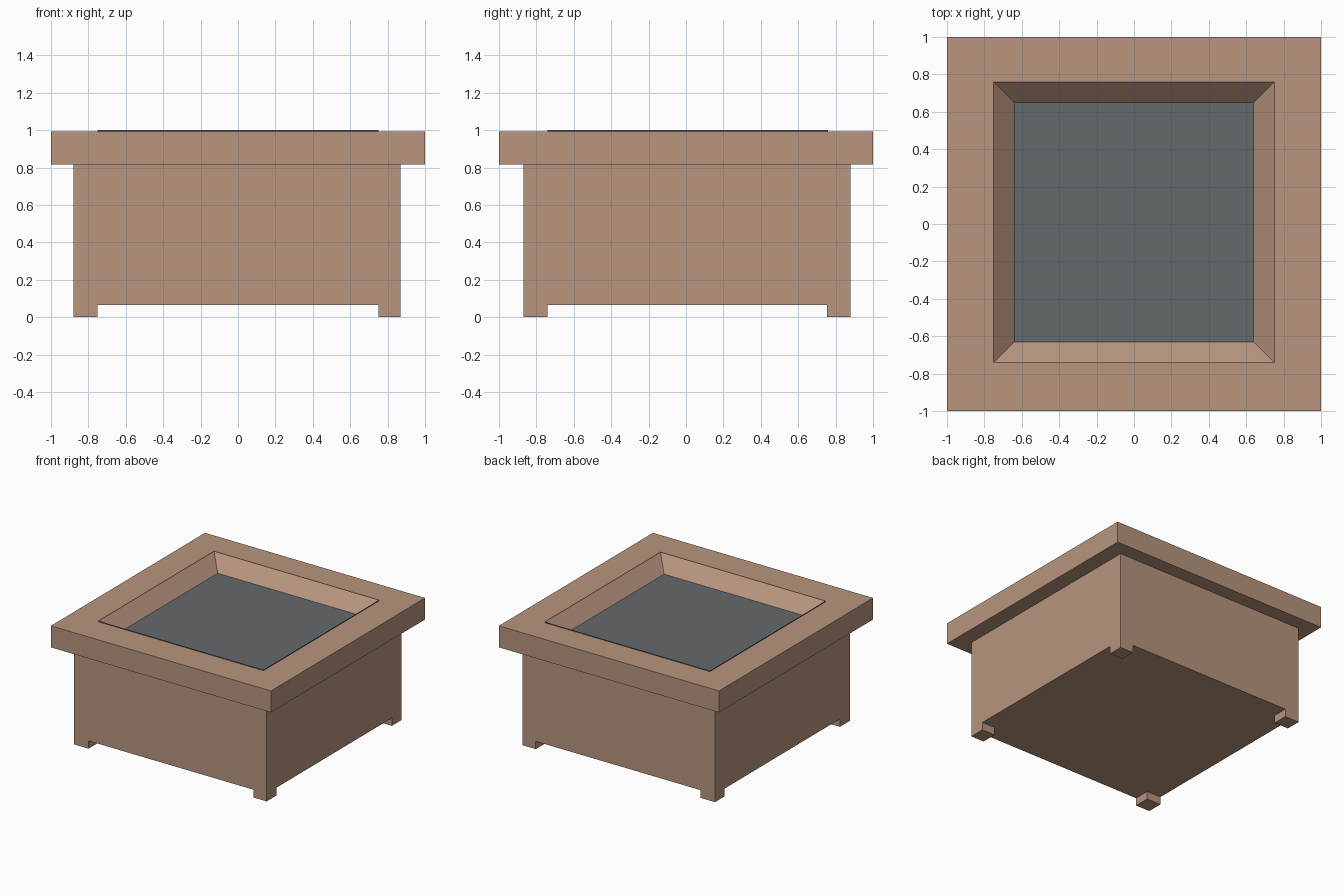
import bpy, bmesh

if "Cube" in bpy.data.objects:
    bpy.data.objects.remove(bpy.data.objects["Cube"])


def material(name, rgb):
    m = bpy.data.materials.new(name)
    m.diffuse_color = (*rgb, 1.0)
    m.use_nodes = True
    m.node_tree.nodes["Principled BSDF"].inputs["Base Color"].default_value = m.diffuse_color
    return m


wood = material("warm_wood", (0.48, 0.30, 0.21))
slate = material("slate_grey", (0.127, 0.144, 0.15))


def finish(bm, name, *mats):
    bmesh.ops.recalc_face_normals(bm, faces=bm.faces)
    mesh = bpy.data.meshes.new(name)
    bm.to_mesh(mesh)
    bm.free()
    for m in mats:
        mesh.materials.append(m)
    obj = bpy.data.objects.new(name, mesh)
    bpy.context.collection.objects.link(obj)
    return obj


def rect(bm, x0, x1, y0, y1, z):
    return [bm.verts.new((x, y, z)) for x, y in ((x0, y0), (x1, y0), (x1, y1), (x0, y1))]


def bridge(bm, a, b, mat=0):
    for i in range(4):
        j = (i + 1) % 4
        bm.faces.new((a[i], a[j], b[j], b[i])).material_index = mat


def box(name, x, y, z, mat):
    bm = bmesh.new()
    low, high = rect(bm, *x, *y, z[0]), rect(bm, *x, *y, z[1])
    bridge(bm, low, high)
    bm.faces.new(low)
    bm.faces.new(high)
    return finish(bm, name, mat)


# Outline of the planter opening, shared by the rim and the liner
opening = (-0.75, 0.75, -0.74, 0.76)

# Main box body
box("body", (-0.88, 0.87), (-0.87, 0.88), (0.064, 0.815), wood)

# Four corner feet
for xn, xs in (("left", (-0.88, -0.75)), ("right", (0.75, 0.87))):
    for yn, ys in (("front", (-0.87, -0.74)), ("back", (0.755, 0.88))):
        box(f"{yn}_{xn}_foot", xs, ys, (0.0, 0.064), wood)

# Overhanging rim, a square frame around the opening
bm = bmesh.new()
loops = [rect(bm, -1, 1, -1, 1, 0.815), rect(bm, -1, 1, -1, 1, 0.992),
         rect(bm, *opening, 0.992), rect(bm, *opening, 0.815)]
for k in range(4):
    bridge(bm, loops[k], loops[(k + 1) % 4])
finish(bm, "rim", wood)

# Liner: thin raised lip, sloping wooden sides and a recessed slate floor
bm = bmesh.new()
base = rect(bm, *opening, 0.815)
lip = rect(bm, *opening, 1.0)
floor = rect(bm, -0.64, 0.64, -0.63, 0.65, 0.89)
bridge(bm, base, lip, 1)
bridge(bm, lip, floor, 0)
bm.faces.new(floor).material_index = 1
bm.faces.new(base).material_index = 1
finish(bm, "liner", wood, slate)
